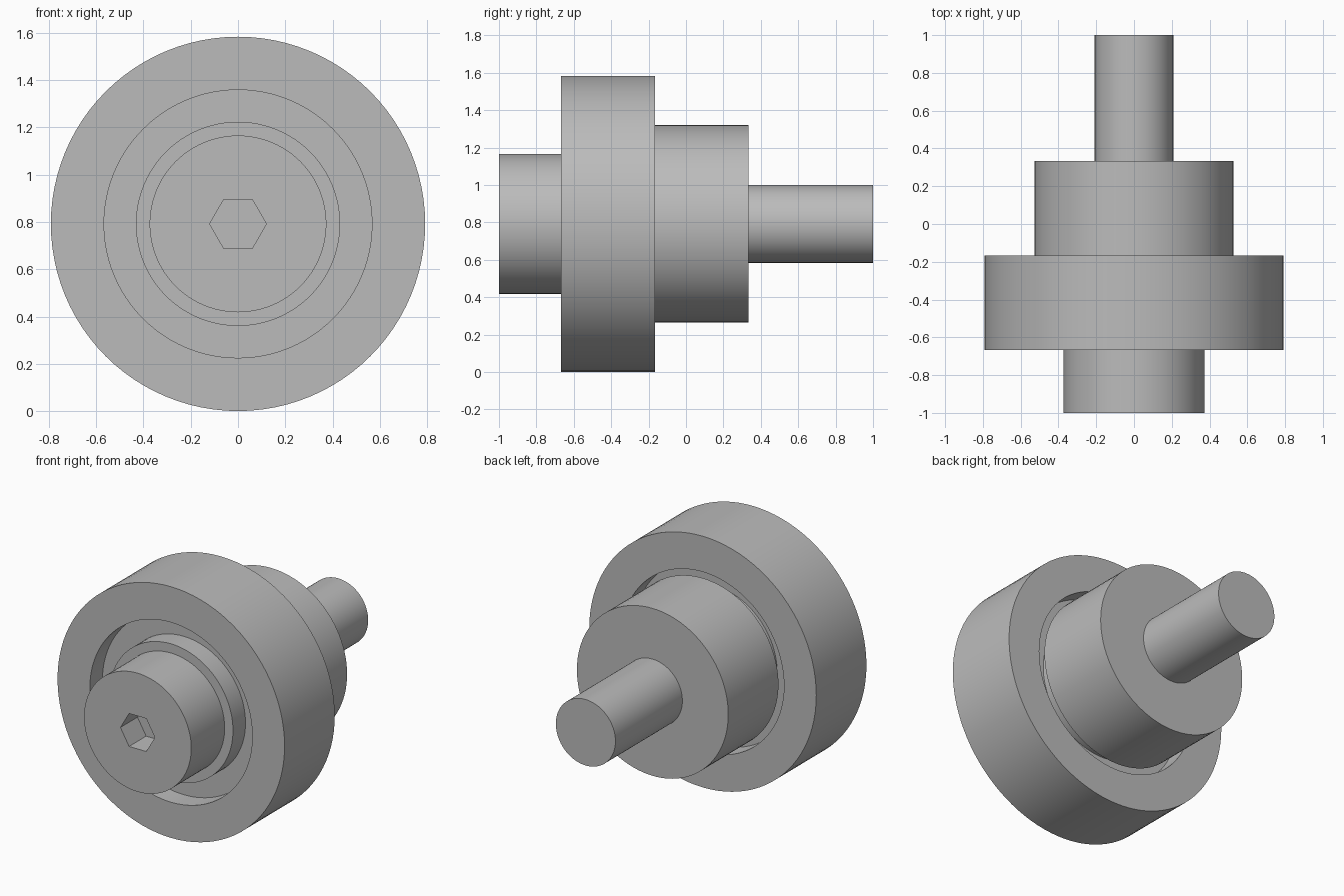
import bpy
import bmesh
import math
from mathutils import Matrix

SEGMENTS = 96
AXIS_HEIGHT = 0.792

if "Cube" in bpy.data.objects:
    bpy.data.objects.remove(bpy.data.objects["Cube"])

steel = bpy.data.materials.new("grey_steel")
steel.use_nodes = True
colour = (0.5, 0.5, 0.5, 1)
steel.diffuse_color = colour
steel.node_tree.nodes["Principled BSDF"].inputs["Base Color"].default_value = colour


def finish(name, bm):
    """Turn a bmesh into a smooth-shaded object with crisp edges."""
    bmesh.ops.recalc_face_normals(bm, faces=bm.faces)
    mesh = bpy.data.meshes.new(name)
    bm.to_mesh(mesh)
    bm.free()
    mesh.materials.append(steel)
    obj = bpy.data.objects.new(name, mesh)
    bpy.context.collection.objects.link(obj)
    obj.location.z = AXIS_HEIGHT
    return obj


def smooth(obj):
    bpy.ops.object.select_all(action="DESELECT")
    obj.select_set(True)
    bpy.context.view_layer.objects.active = obj
    bpy.ops.object.shade_smooth_by_angle(angle=math.radians(30))


def lathe(name, profile, closed=False):
    """Spin (radius, y) points around the y axis; open profiles get flat caps."""
    bm = bmesh.new()
    rings = []
    for radius, y in profile:
        angles = [math.tau * i / SEGMENTS for i in range(SEGMENTS)]
        rings.append([bm.verts.new((radius * math.cos(a), y, radius * math.sin(a)))
                      for a in angles])
    pairs = list(zip(rings, rings[1:]))
    if closed:
        pairs.append((rings[-1], rings[0]))
    else:
        bm.faces.new(rings[0])
        bm.faces.new(rings[-1])
    for a, b in pairs:
        for i in range(SEGMENTS):
            j = (i + 1) % SEGMENTS
            bm.faces.new((a[i], a[j], b[j], b[i]))
    return finish(name, bm)


# Roller bearing: outer and inner races with a recess on both sides
front, back, recess = -0.667, -0.167, 0.125
outer, outer_lip, inner_lip, bore = 0.792, 0.567, 0.432, 0.36
roller = lathe("roller_bearing", [
    (outer, front), (outer, back),
    (outer_lip, back), (outer_lip, back - recess),
    (inner_lip, back - recess), (inner_lip, back),
    (bore, back), (bore, front),
    (inner_lip, front), (inner_lip, front + recess),
    (outer_lip, front + recess), (outer_lip, front)], closed=True)
smooth(roller)

# Stepped spindle: head, shoulder and tail shaft
spindle = lathe("stepped_spindle", [
    (0.374, -1), (0.374, back), (0.528, back),
    (0.528, 0.333), (0.208, 0.333), (0.208, 1)])

# Hexagonal key socket sunk into the head
bm = bmesh.new()
bmesh.ops.create_cone(bm, cap_ends=True, segments=6, radius1=0.12, radius2=0.12,
                      depth=0.34,
                      matrix=Matrix.Translation((0, -1, 0))
                      @ Matrix.Rotation(math.pi / 2, 4, "X"))
# Turn the hexagon so that two corners point sideways
corner = max(bm.verts, key=lambda v: v.co.x).co
bmesh.ops.rotate(bm, verts=bm.verts, cent=(0, 0, 0),
                 matrix=Matrix.Rotation(math.atan2(corner.z, corner.x), 3, "Y"))
cutter = finish("socket_cutter", bm)
cutter.hide_render = True
cut = spindle.modifiers.new("key_socket", "BOOLEAN")
cut.operation = "DIFFERENCE"
cut.solver = "EXACT"
cut.object = cutter
bpy.context.view_layer.objects.active = spindle
bpy.ops.object.modifier_apply(modifier=cut.name)
bpy.data.objects.remove(cutter)
smooth(spindle)
